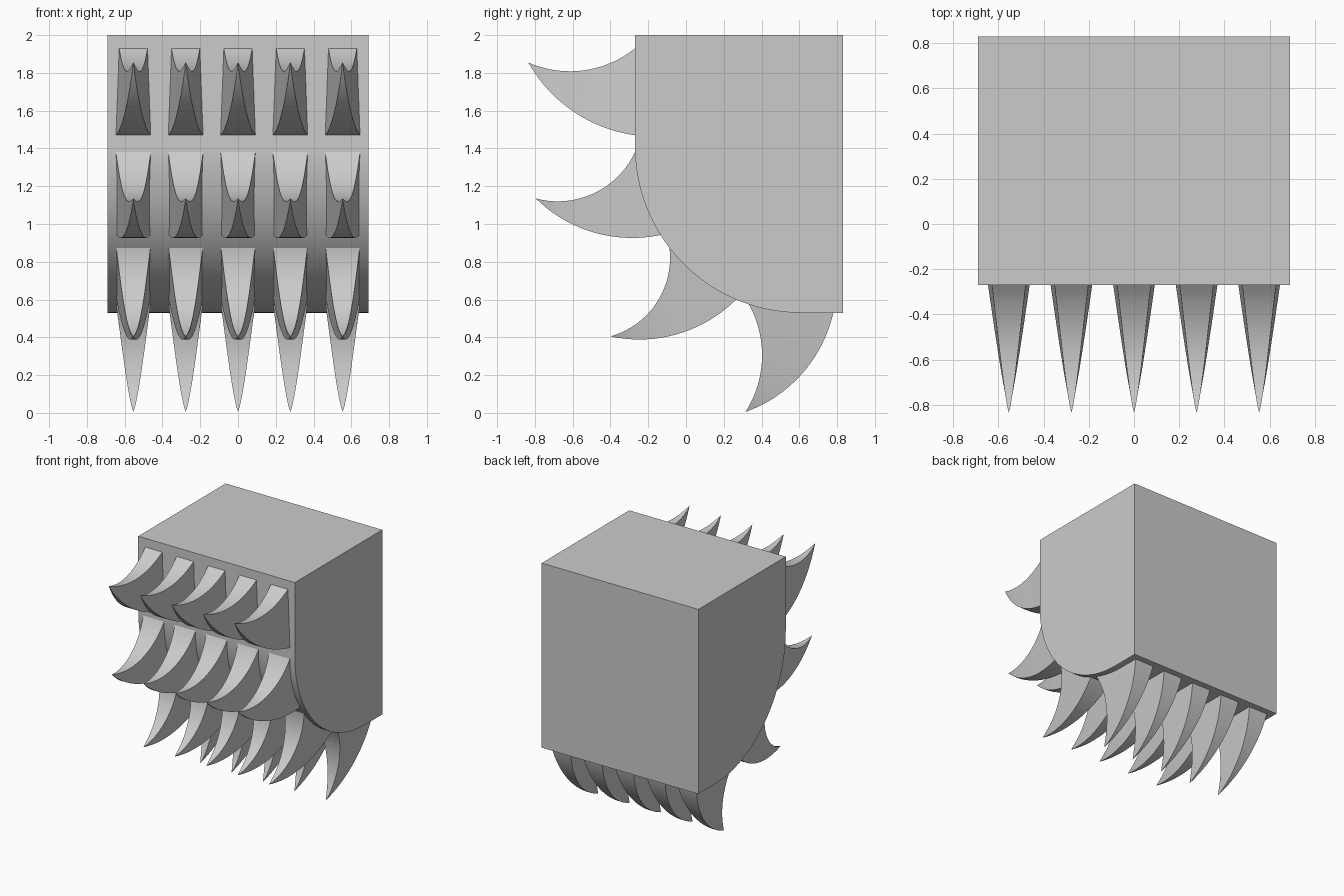
import bpy, bmesh, math
from mathutils import Vector

cube = bpy.data.objects.get("Cube")
if cube:
    bpy.data.objects.remove(cube, do_unlink=True)

grey = bpy.data.materials.new("light grey")
grey.use_nodes = True
grey.diffuse_color = (0.6, 0.6, 0.6, 1)
grey.node_tree.nodes["Principled BSDF"].inputs["Base Color"].default_value = (0.6, 0.6, 0.6, 1)


def finish(bm, name):
    bmesh.ops.recalc_face_normals(bm, faces=bm.faces[:])
    mesh = bpy.data.meshes.new(name)
    bm.to_mesh(mesh)
    bm.free()
    mesh.materials.append(grey)
    obj = bpy.data.objects.new(name, mesh)
    bpy.context.collection.objects.link(obj)
    bpy.ops.object.select_all(action='DESELECT')
    obj.select_set(True)
    bpy.context.view_layer.objects.active = obj
    bpy.ops.object.shade_smooth_by_angle(angle=math.radians(30))


def arc(start, end, bulge, steps=20):
    """Circular arc in the side plane, bulging to the left of its direction."""
    a, b = Vector(start), Vector(end)
    chord = b - a
    normal = Vector((-chord.y, chord.x)).normalized()
    half = chord.length / 2
    radius = (half * half + bulge * bulge) / (2 * abs(bulge))
    side = math.copysign(1, bulge)
    centre = (a + b) / 2 + normal * (bulge - side * radius)
    sweep = math.asin(half / radius)
    along = chord.normalized()
    angles = [sweep * (2 * i / steps - 1) for i in range(steps + 1)]
    return [centre + along * radius * math.sin(t) + normal * side * radius * math.cos(t)
            for t in angles]


# Block with a rounded lower front
HALF, FRONT, BACK, BOTTOM, TOP = 0.69, -0.27, 0.83, 0.53, 2.0
R = 0.88
profile = [(FRONT, TOP)]
for i in range(49):
    t = math.pi / 2 * i / 48
    profile.append((FRONT + R * (1 - math.cos(t)), BOTTOM + R * (1 - math.sin(t))))
profile += [(BACK, BOTTOM), (BACK, TOP)]
bm = bmesh.new()
face = bm.faces.new([bm.verts.new((-HALF, y, z)) for y, z in profile])
new = bmesh.ops.extrude_face_region(bm, geom=[face])["geom"]
bmesh.ops.translate(bm, verts=[v for v in new if isinstance(v, bmesh.types.BMVert)],
                    vec=(2 * HALF, 0, 0))
finish(bm, "rounded_block")


# Curved claw: concave upper edge and convex lower edge meeting at the tip
def claw(name, x, upper, lower, tip, bulges, widths):
    bm = bmesh.new()
    edges = [arc(upper, tip, bulges[0]), arc(lower, tip, bulges[1])]
    last = len(edges[0]) - 1
    point = bm.verts.new((x, tip[0], tip[1]))
    rings = []
    for i in range(last):
        ring = []
        for edge, width, power, signs in zip(edges, widths, (0.8, 1.1), ((-1, 1), (1, -1))):
            w = width * (1 - i / last) ** power
            ring += [bm.verts.new((x + s * w, edge[i].x, edge[i].y)) for s in signs]
        rings.append(ring)
    bm.faces.new(rings[0])
    for r, q in zip(rings, rings[1:]):
        for k in range(4):
            n = (k + 1) % 4
            bm.faces.new((r[k], r[n], q[n], q[k]))
    for k in range(4):
        bm.faces.new((rings[-1][k], rings[-1][(k + 1) % 4], point))
    finish(bm, name)


# Rows from top to bottom: upper root, lower root, tip, edge bulges, root half widths
rows = {
    "top": ((-0.27, 1.93), (-0.27, 1.47), (-0.835, 1.855), (0.08, 0.08), (0.075, 0.092)),
    "upper": ((-0.27, 1.38), (-0.12, 0.945), (-0.795, 1.135), (0.105, 0.09), (0.092, 0.09)),
    "lower": ((-0.09, 0.89), (0.27, 0.605), (-0.4, 0.405), (0.11, 0.09), (0.092, 0.09)),
    "bottom": ((0.33, 0.58), (0.78, 0.53), (0.315, 0.005), (0.08, 0.09), (0.092, 0.085)),
}
for row, (upper, lower, tip, bulges, widths) in rows.items():
    # Both edges bend back toward the lower root
    up = Vector(tip) - Vector(upper)
    toward = Vector(lower) - Vector(upper)
    s1 = 1 if up.x * toward.y - up.y * toward.x > 0 else -1
    low = Vector(tip) - Vector(lower)
    away = Vector(upper) - Vector(lower)
    s2 = -1 if low.x * away.y - low.y * away.x > 0 else 1
    for i in range(5):
        claw(f"{row}_claw_{i + 1}", (i - 2) * 0.277, upper, lower, tip,
             (s1 * bulges[0], s2 * bulges[1]), widths)
